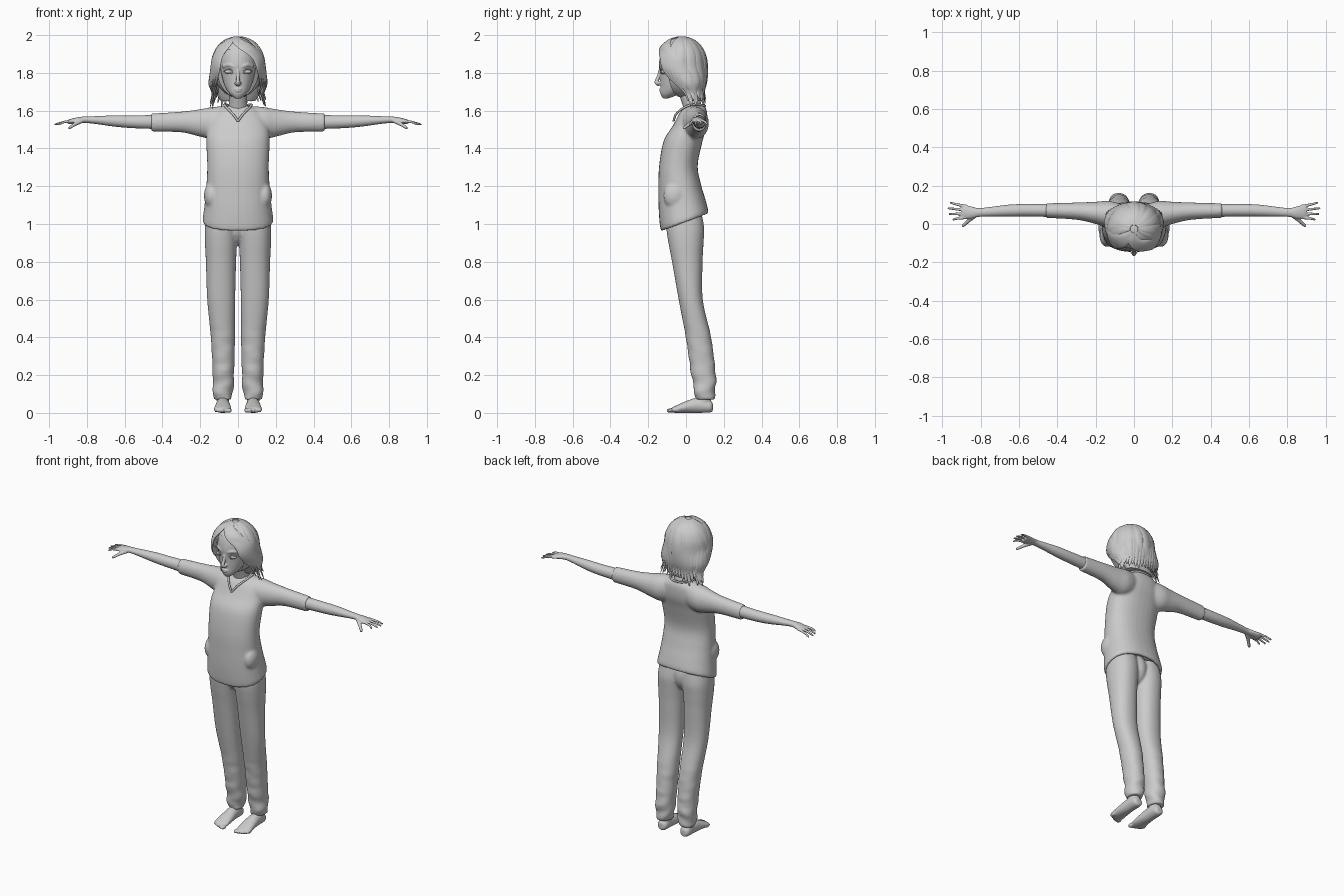
import bpy, bmesh, math, random
from mathutils import Vector, Matrix

random.seed(4)
cube = bpy.data.objects.get("Cube")
if cube:
    bpy.data.objects.remove(cube, do_unlink=True)

grey = bpy.data.materials.new("plain grey")
grey.use_nodes = True
tone = (0.6, 0.6, 0.6, 1)
grey.diffuse_color = tone
grey.node_tree.nodes["Principled BSDF"].inputs["Base Color"].default_value = tone


def spline(stations, steps=6):
    """Catmull-Rom curve through tuples of any length."""
    pts = [stations[0], *stations, stations[-1]]
    out = []
    for p, a, b, q in zip(pts, pts[1:], pts[2:], pts[3:]):
        for i in range(steps):
            t = i / steps
            out.append([b0 + 0.5 * t * (b1 - bp + t * (2 * bp - 5 * b0 + 4 * b1 - bq
                        + t * (3 * (b0 - b1) + bq - bp)))
                        for bp, b0, b1, bq in zip(p, a, b, q)])
    return out + [list(stations[-1])]


def skin(bm, rings):
    """Join rings of points into a closed tube."""
    loops = [[bm.verts.new(p) for p in ring] for ring in rings]
    n = len(loops[0])
    for a, b in zip(loops, loops[1:]):
        for i in range(n):
            j = (i + 1) % n
            bm.faces.new((a[i], a[j], b[j], b[i]))
    bm.faces.new(loops[0])
    bm.faces.new(loops[-1][::-1])


def loft(bm, axis, stations, power=2.0, segs=32):
    """Rounded sections along an axis: position, centre, radii, optional tilt."""
    rings = []
    for s in spline(stations):
        pos, c1, c2, r1, r2 = s[:5]
        tilt = s[5] if len(s) > 5 else 0
        ring = []
        for k in range(segs):
            a = math.tau * k / segs
            ca, sa = math.cos(a), math.sin(a)
            u = c1 + r1 * math.copysign(abs(ca) ** (2 / power), ca)
            v = c2 + r2 * math.copysign(abs(sa) ** (2 / power), sa)
            ring.append({"x": (pos, u, v), "y": (u, pos, v),
                         "z": (u, v, pos + tilt * v)}[axis])
        rings.append(ring)
    skin(bm, rings)


def sweep(bm, pts, widths, flat, outward, segs=10):
    """Tube along a path, flattened along the outward direction."""
    pts = [Vector(p) for p in pts]
    rings = []
    for i, p in enumerate(pts):
        t = (pts[min(i + 1, len(pts) - 1)] - pts[max(i - 1, 0)]).normalized()
        side = t.cross(outward(p)).normalized()
        up = side.cross(t)
        rings.append([p + side * widths[i] * math.cos(math.tau * k / segs)
                      + up * widths[i] * flat * math.sin(math.tau * k / segs)
                      for k in range(segs)])
    skin(bm, rings)


def blob(bm, centre, radii):
    m = Matrix.Translation(centre) @ Matrix.Diagonal((*radii, 1))
    return bmesh.ops.create_uvsphere(bm, u_segments=32, v_segments=20, radius=1, matrix=m)


def finish(name, bm, mirror=False, voxel=0, smooth=3):
    bmesh.ops.recalc_face_normals(bm, faces=bm.faces)
    mesh = bpy.data.meshes.new(name)
    bm.to_mesh(mesh)
    bm.free()
    mesh.materials.append(grey)
    ob = bpy.data.objects.new(name, mesh)
    bpy.context.collection.objects.link(ob)
    bpy.ops.object.select_all(action="DESELECT")
    ob.select_set(True)
    bpy.context.view_layer.objects.active = ob
    bpy.ops.object.shade_smooth_by_angle(angle=math.radians(50))
    if mirror:
        ob.modifiers.new("mirror", "MIRROR").use_mirror_merge = False
    if voxel:
        r = ob.modifiers.new("blend", "REMESH")
        r.mode, r.voxel_size, r.use_smooth_shade = "VOXEL", voxel, True
        s = ob.modifiers.new("soften", "SMOOTH")
        s.factor, s.iterations = 0.5, smooth
    return ob


up = Vector((0, 0, 1))
front = Vector((0, -1, 0))

# Shirt: torso with a slanted hem, and short sleeves
bm = bmesh.new()
loft(bm, "z", [(1.625, 0, .05, .07, .05, 0), (1.59, 0, .04, .13, .072, 0),
               (1.52, 0, .02, .16, .09, 0), (1.44, 0, -.015, .168, .103, 0),
               (1.31, 0, -.04, .163, .102, 0), (1.2, 0, -.033, .168, .113, .1),
               (1.1, 0, -.02, .178, .124, .25), (1.02, 0, -.008, .187, .126, .37),
               (1.015, 0, -.008, .168, .108, .37), (1.06, 0, -.008, .16, .1, .37)], 2.3)
loft(bm, "x", [(.05, .045, 1.55, .055, .075), (.13, .05, 1.535, .07, .085),
               (.2, .058, 1.535, .058, .073), (.3, .067, 1.54, .045, .055),
               (.46, .07, 1.537, .038, .048)])
blob(bm, (.14, -.06, 1.15), (.04, .06, .07))
finish("shirt", bm, True, .008, 5)

# Neckline edge with a small notch at the front
bm = bmesh.new()
line = spline([(0, -.066, 1.545), (.03, -.05, 1.585), (.066, 0, 1.622), (.07, .05, 1.632),
               (.04, .092, 1.628), (0, .1, 1.625)])
sweep(bm, line, [.006] * len(line), 1, lambda p: up)
finish("neckline", bm, True)

# Trousers
bm = bmesh.new()
loft(bm, "z", [(1.07, .085, -.01, .08, .09), (.98, .088, -.004, .087, .1),
               (.9, .09, 0, .085, .093), (.8, .09, .007, .08, .081),
               (.6, .089, .025, .074, .064), (.4, .08, .066, .064, .067),
               (.2, .077, .093, .056, .065), (.13, .08, .1, .056, .056),
               (.1, .08, .098, .05, .056), (.07, .08, .098, .045, .05)], 2.2)
blob(bm, (0, 0, 1), (.07, .088, .11))
# shallow crumples towards the ankles
for v in bm.verts:
    fade = max(0, 1 - v.co.z * 2)
    v.co.y += .005 * fade * math.sin(70 * v.co.z + 25 * v.co.x)
    v.co.x += .003 * fade * math.sin(55 * v.co.z + 30 * v.co.y)
finish("trousers", bm, True, .008)

# Bare arms with hands
bm = bmesh.new()
loft(bm, "x", [(.4, .07, 1.54, .034, .038), (.55, .072, 1.541, .033, .034),
               (.65, .07, 1.545, .031, .03), (.75, .064, 1.55, .025, .021),
               (.81, .06, 1.552, .023, .017), (.85, .06, 1.549, .032, .016),
               (.89, .063, 1.542, .036, .013), (.9, .063, 1.54, .03, .01)])
for k in (-1.5, -.5, .5, 1.5):
    reach = .972 - .008 * abs(k - .3) ** 2
    path = spline([(.87, .063 + .019 * k, 1.545), (.92, .065 + .024 * k, 1.54),
                   (reach, .067 + .03 * k, 1.526)], 5)
    sweep(bm, path, [.0095 - .0004 * i for i in range(len(path))], .9, lambda p: up)
thumb = spline([(.83, .045, 1.545), (.86, .02, 1.53), (.895, -.012, 1.507)], 5)
sweep(bm, thumb, [.014 - .0006 * i for i in range(len(thumb))], .9, lambda p: up)
finish("arms", bm, True, .004, 2)

# Bare feet with toes
bm = bmesh.new()
loft(bm, "y", [(.142, .08, .03, .018, .02), (.125, .08, .034, .032, .032),
               (.06, .08, .04, .036, .04), (0, .08, .031, .042, .031),
               (-.05, .081, .02, .046, .02), (-.075, .081, .015, .042, .013)])
loft(bm, "z", [(.03, .08, .09, .032, .04), (.15, .08, .098, .035, .038)])
for k in range(5):
    blob(bm, (.046 + .0175 * k, -.083 + .003 * k * k * .7, .0125),
         (.0125 - .001 * k, .02, .0125 - .0008 * k))
finish("feet", bm, True, .005, 2)

# Head, neck and facial relief
bm = bmesh.new()
loft(bm, "z", [(1.665, 0, -.108, .016, .014), (1.69, 0, -.083, .045, .052),
               (1.73, 0, -.056, .07, .079), (1.79, 0, -.038, .087, .1),
               (1.85, 0, -.03, .098, .113), (1.92, 0, -.025, .093, .1),
               (1.97, 0, -.025, .05, .05)])
loft(bm, "z", [(1.55, 0, .05, .07, .05), (1.62, 0, .035, .05, .05), (1.75, 0, -.005, .05, .055)])
nose = spline([(0, -.137, 1.815), (0, -.146, 1.78), (0, -.157, 1.75), (0, -.14, 1.74)], 4)
sweep(bm, nose, [.008 + .0004 * i for i in range(len(nose))], 1, lambda p: front)
for s in (-1, 1):
    blob(bm, (.011 * s, -.144, 1.746), (.009, .01, .007))
    brow = spline([(.018 * s, -.136, 1.832), (.048 * s, -.128, 1.842), (.08 * s, -.096, 1.832)], 5)
    sweep(bm, brow, [.009] * len(brow), .8, lambda p: front)
for z, w in ((1.714, .022), (1.704, .018)):
    blob(bm, (0, -.132, z), (w, .01, .005))
finish("head", bm, False, .004, 2)

# Eyes and lids
bm = bmesh.new()
blob(bm, (.046, -.117, 1.806), (.024, .015, .012))
for dz, r in ((.014, .0035), (-.011, .0022)):
    lid = spline([(.021, -.131, 1.803), (.045, -.132, 1.806 + dz), (.073, -.107, 1.808)], 6)
    sweep(bm, lid, [r] * len(lid), 1, lambda p: front)
finish("eyes", bm, True)

# Hair: scalp cap open over the face, filled at the nape
core = Vector((0, -.025, 1.83))
bm = bmesh.new()
blob(bm, core, (.133, .129, .16))
hole = [f for f in bm.faces for c in [f.calc_center_median() - core]
        if c.z < .085 and abs(math.atan2(c.x, -c.y)) < 1.05]
bmesh.ops.delete(bm, geom=hole, context="FACES")
loft(bm, "z", [(1.82, 0, .01, .125, .085), (1.74, 0, .028, .128, .068),
               (1.69, 0, .04, .115, .054), (1.65, 0, .047, .09, .04)])
cap = finish("hair_cap", bm)


# Hair locks that follow the skull, then hang to a pointed tip
def lock(bm, start, end, tip_z, width, swell=1.0):
    path = []
    for phi, mix in ((.15, 0), (.5, .15), (.85, .5), (1.2, .85), (1.6, 1)):
        a = start + (end - start) * mix
        r = math.sin(phi) * swell
        path.append((.136 * r * math.sin(a), -.025 - .132 * r * math.cos(a),
                     1.83 + .162 * math.cos(phi)))
    sx, cy = math.sin(end), math.cos(end)
    path.append((.147 * sx, .015 - .09 * cy, 1.75))
    path.append((.133 * sx, .035 - .062 * cy, (1.75 + tip_z) / 2))
    path.append((.148 * sx, .045 - .06 * cy, tip_z))
    pts = spline(path, 4)
    n = len(pts) - 1
    taper = [width * min(1, .35 + 2.5 * i / n, .08 + 2.6 * (1 - i / n)) for i in range(n + 1)]
    sweep(bm, pts, taper, .3, lambda p: Vector((p.x, p.y + .025, max(0, p.z - 1.83))))


bm = bmesh.new()
part = -.45
for i in range(25):
    end = 1.2 + (math.tau - 2.4) * i / 24
    behind = abs(math.sin(end / 2))
    lock(bm, end * .9 + .15, end, random.uniform(1.615, 1.665), random.uniform(.024, .032),
         random.uniform(.99, 1.02))
for i in range(5):
    lock(bm, part + .1 * i, .95 + .13 * i, random.uniform(1.61, 1.67), .026, 1.03)
    lock(bm, part - .08 * i, -.92 - .13 * i, random.uniform(1.61, 1.67), .026, 1.02)
finish("hair_locks", bm)
